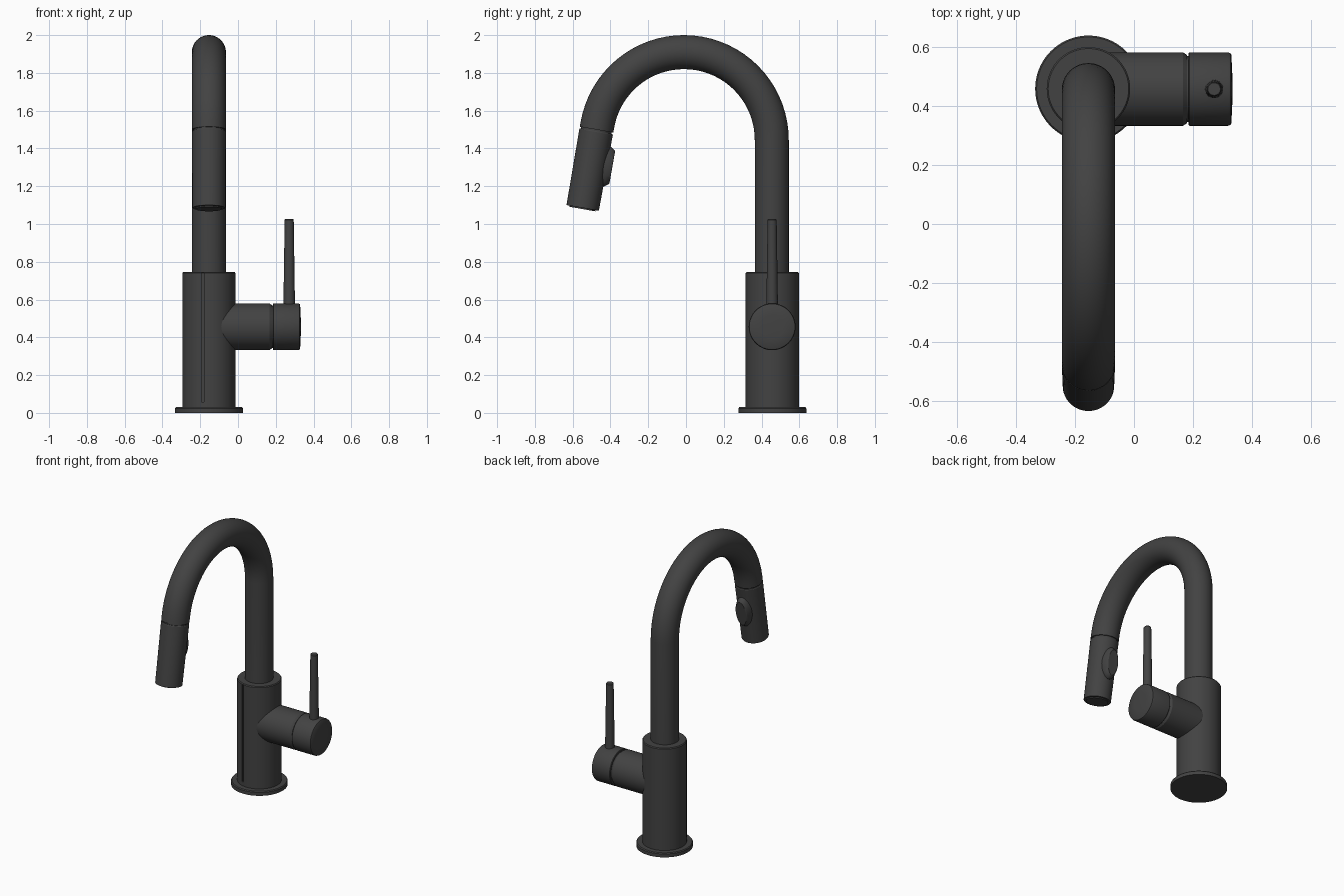
import bpy, bmesh, math
from mathutils import Matrix, Vector

if "Cube" in bpy.data.objects:
    bpy.data.objects.remove(bpy.data.objects["Cube"])

T = Matrix.Translation
def RX(deg): return Matrix.Rotation(math.radians(deg), 4, 'X')
def RY(deg): return Matrix.Rotation(math.radians(deg), 4, 'Y')

metal = bpy.data.materials.new("dark grey metal")
metal.diffuse_color = (0.055, 0.055, 0.055, 1)
metal.use_nodes = True
metal.node_tree.nodes["Principled BSDF"].inputs["Base Color"].default_value = metal.diffuse_color

def skin(name, sections, n=64):
    """Skin capped elliptical sections, each given as (matrix, rx, ry)."""
    bm = bmesh.new()
    rings = []
    for m, rx, ry in sections:
        rings.append([bm.verts.new(m @ Vector((rx * math.cos(t), ry * math.sin(t), 0)))
                      for t in (2 * math.pi * i / n for i in range(n))])
    for a, b in zip(rings, rings[1:]):
        for i in range(n):
            j = (i + 1) % n
            bm.faces.new((a[i], a[j], b[j], b[i]))
    bm.faces.new(rings[0][::-1])
    bm.faces.new(rings[-1])
    bmesh.ops.recalc_face_normals(bm, faces=bm.faces)
    mesh = bpy.data.meshes.new(name)
    bm.to_mesh(mesh)
    bm.free()
    ob = bpy.data.objects.new(name, mesh)
    bpy.context.collection.objects.link(ob)
    mesh.materials.append(metal)
    return ob

def lathe(name, frame, profile, n=64):
    """Turned part: profile of (radius, height) along the frame's z axis."""
    return skin(name, [(frame @ T((0, 0, h)), r, r) for r, h in profile], n)

CX, CY = -0.154, 0.457
column = T((CX, CY, 0))

# Base flange and body
lathe("base_flange", column, [(0.18, 0), (0.18, 0.024), (0.175, 0.03), (0.12, 0.03)], 96)
body = lathe("body", column, [(0.141, 0.02), (0.141, 0.74), (0.136, 0.746), (0.08, 0.746)], 96)

# Narrow vertical groove in the front of the body
bpy.ops.mesh.primitive_cube_add(size=1, location=(-0.1875, 0.311, 0.399))
cutter = bpy.context.object
cutter.name = "groove_cutter"
cutter.scale = (0.014, 0.042, 0.682)
cutter.hide_render = True
mod = body.modifiers.new("groove", 'BOOLEAN')
mod.operation, mod.object, mod.solver = 'DIFFERENCE', cutter, 'EXACT'
bpy.context.view_layer.objects.active = body
bpy.ops.object.modifier_apply(modifier=mod.name)
bpy.data.objects.remove(cutter)

# Spray head, hanging at a ten degree tilt; its frame starts at the outlet
head = T((CX, -0.547, 1.085)) @ RX(-10)
lathe("spray_head", head, [(0.07, -0.006), (0.07, 0), (0.085, 0), (0.087, 0.003),
                           (0.09, 0.408), (0.087, 0.413), (0.05, 0.413)])
lathe("seam_ring", head, [(0.082, 0.40), (0.082, 0.44)])

# Gooseneck pipe: straight riser, arc, short straight end
R, ZC = 0.465, 1.445
arc = T((CX, CY - 0.003 - R, ZC))
path = [T((CX, CY - 0.003, 0.7))]
path += [arc @ RX(a) @ T((0, R, 0)) for a in range(0, 171, 5)]
path.append(head @ T((0, 0, 0.421)) @ RX(180))
skin("gooseneck_pipe", [(m, 0.09, 0.09) for m in path])

# Oval spray button on the back of the head
face = head @ T((0, 0, 0.239)) @ RX(-90)
skin("spray_button", [(face @ T((0, 0, d)), rx, ry) for d, rx, ry in
                      ((0.04, 0.054, 0.108), (0.09, 0.054, 0.108),
                       (0.113, 0.044, 0.092), (0.117, 0.038, 0.086))], 48)

# Side valve barrel and rotating cap, along +x
side = T((0, CY - 0.001, 0.456)) @ RY(90)
lathe("valve_barrel", side, [(0.124, CX), (0.124, 0.166), (0.115, 0.179), (0.05, 0.179)])
lathe("valve_neck", side, [(0.112, 0.16), (0.112, 0.20)])
lathe("handle_cap", side, [(0.05, 0.184), (0.121, 0.184), (0.124, 0.187), (0.124, 0.318),
                           (0.121, 0.326), (0.116, 0.329), (0.06, 0.332), (0.01, 0.333)])

# Tapered lever
lathe("lever", T((0.271, CY - 0.001, 0)), [(0.031, 0.54), (0.024, 1.022), (0.021, 1.026)], 32)

# Smooth shading with crisp edges
bpy.ops.object.select_all(action='SELECT')
bpy.context.view_layer.objects.active = body
bpy.ops.object.shade_smooth_by_angle(angle=math.radians(30))
